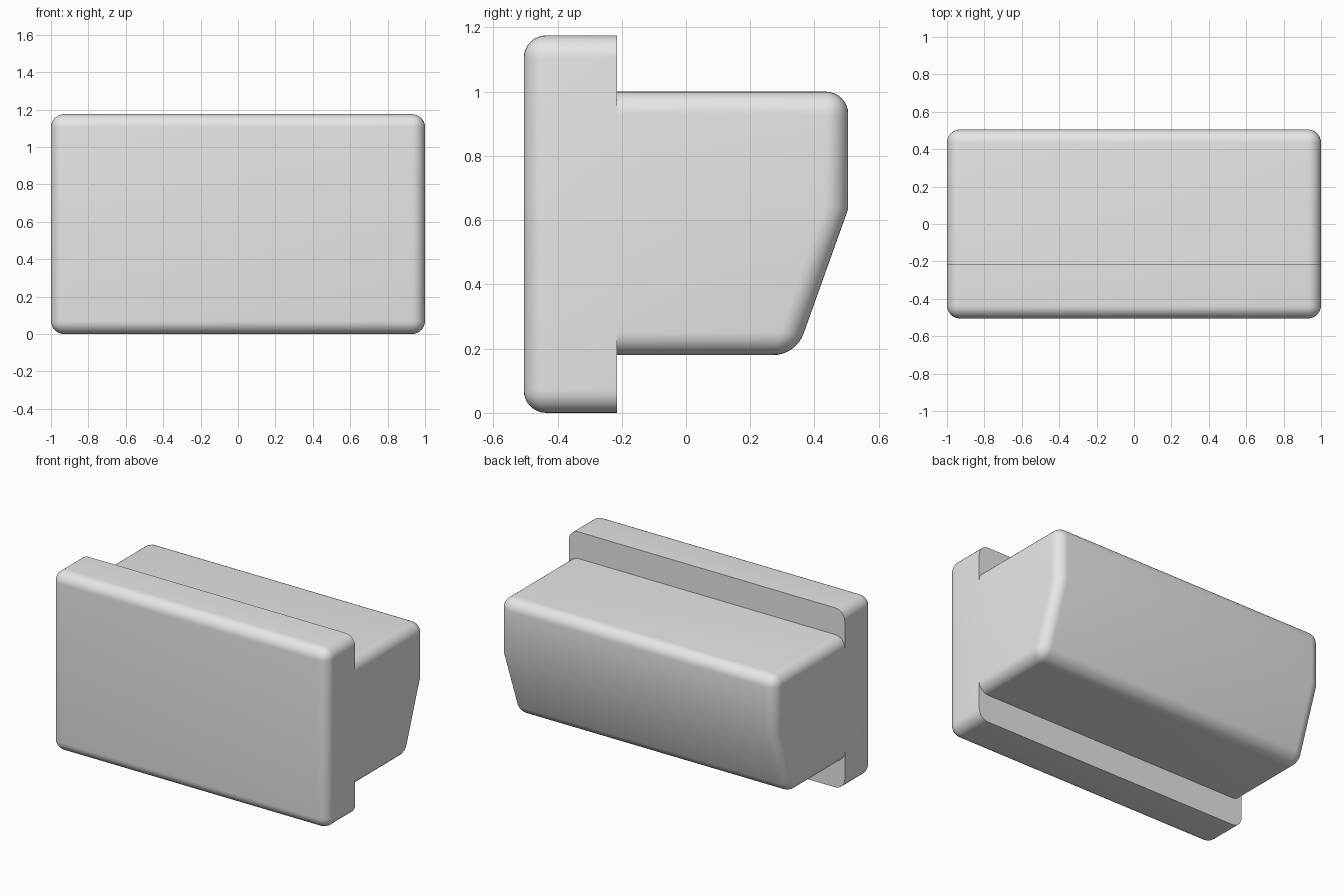
import bpy
import bmesh
from math import radians

cube = bpy.data.objects.get("Cube")
if cube:
    bpy.data.objects.remove(cube, do_unlink=True)

HALF_WIDTH = 1.0
JOINT_Y = -0.215      # where the plate meets the body
RADIUS = 0.07

grey = bpy.data.materials.new("light grey")
grey.use_nodes = True
grey.diffuse_color = (0.8, 0.8, 0.8, 1)
grey.node_tree.nodes["Principled BSDF"].inputs["Base Color"].default_value = (0.8, 0.8, 0.8, 1)


def rounded_block(name, profile):
    """Extrude a (y, z) profile across x and round every edge off the joint."""
    bm = bmesh.new()
    face = bm.faces.new([bm.verts.new((-HALF_WIDTH, y, z)) for y, z in profile])
    extruded = bmesh.ops.extrude_face_region(bm, geom=[face], use_keep_orig=True)
    for v in extruded["geom"]:
        if isinstance(v, bmesh.types.BMVert):
            v.co.x = HALF_WIDTH
    bmesh.ops.recalc_face_normals(bm, faces=bm.faces)

    # Joint edges and the shallow bend at the back stay unrounded
    edges = [e for e in bm.edges
             if not all(abs(v.co.y - JOINT_Y) < 1e-4 for v in e.verts)
             and e.calc_face_angle() > radians(30)]
    bmesh.ops.bevel(bm, geom=edges, offset=RADIUS, offset_type='OFFSET',
                    segments=8, profile=0.5, affect='EDGES', clamp_overlap=True)

    mesh = bpy.data.meshes.new(name)
    bm.to_mesh(mesh)
    bm.free()
    mesh.materials.append(grey)
    obj = bpy.data.objects.new(name, mesh)
    bpy.context.collection.objects.link(obj)
    bpy.ops.object.select_all(action='DESELECT')
    obj.select_set(True)
    bpy.context.view_layer.objects.active = obj
    bpy.ops.object.shade_smooth_by_angle(angle=radians(30))
    return obj


# Tall front plate
rounded_block("front_plate", [(-0.505, 0), (JOINT_Y, 0), (JOINT_Y, 1.175), (-0.505, 1.175)])

# Body behind it, with a sloping lower back
rounded_block("rear_body", [(JOINT_Y, 0.18), (0.342, 0.18), (0.505, 0.635),
                            (0.505, 1.0), (JOINT_Y, 1.0)])
